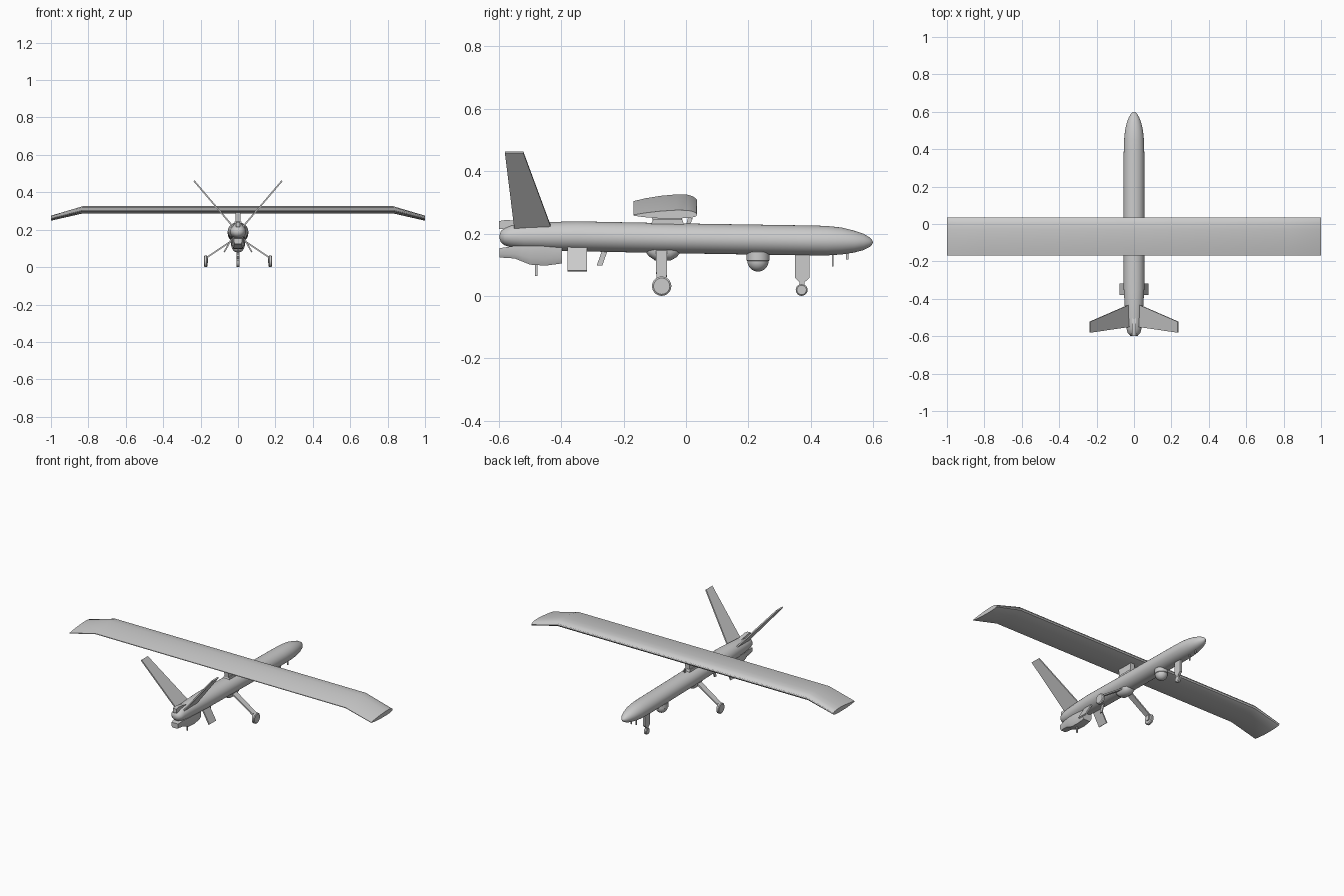
import bpy, math
from mathutils import Vector

if "Cube" in bpy.data.objects:
    bpy.data.objects.remove(bpy.data.objects["Cube"])


def mesh(name, verts, faces, angle=35):
    me = bpy.data.meshes.new(name)
    me.from_pydata([tuple(v) for v in verts], [], faces)
    ob = bpy.data.objects.new(name, me)
    bpy.context.collection.objects.link(ob)
    bpy.ops.object.select_all(action='DESELECT')
    ob.select_set(True)
    bpy.context.view_layer.objects.active = ob
    bpy.ops.object.mode_set(mode='EDIT')
    bpy.ops.mesh.select_all(action='SELECT')
    bpy.ops.mesh.normals_make_consistent(inside=False)
    bpy.ops.object.mode_set(mode='OBJECT')
    bpy.ops.object.shade_smooth_by_angle(angle=math.radians(angle))
    return ob


def loft(name, rings, angle=35):
    """Skin a list of closed rings and cap both ends."""
    n = len(rings[0])
    verts = [v for r in rings for v in r]
    faces = [(a * n + i, a * n + (i + 1) % n, (a + 1) * n + (i + 1) % n, (a + 1) * n + i)
             for a in range(len(rings) - 1) for i in range(n)]
    faces += [tuple(range(n)), tuple(range(len(verts) - n, len(verts)))]
    return mesh(name, verts, faces, angle)


def plate(name, yz, half, x=0):
    """Side profile in y, z extruded across x."""
    return loft(name, [[(x + s * half, y, z) for y, z in yz] for s in (-1, 1)])


def lathe(name, centre, axis, profile, n=32):
    """Rings of (radius, offset) around the x or z axis."""
    cx, cy, cz = centre
    rings = []
    for r, d in profile:
        ring = []
        for i in range(n):
            c, s = r * math.cos(i * math.tau / n), r * math.sin(i * math.tau / n)
            ring.append((cx + d, cy + c, cz + s) if axis == 'x' else (cx + c, cy + s, cz + d))
        rings.append(ring)
    return loft(name, rings)


def slab(name, quad, thick):
    """Flat four-cornered panel with thickness along its normal."""
    q = [Vector(p) for p in quad]
    nrm = (q[1] - q[0]).cross(q[3] - q[0]).normalized() * thick / 2
    return loft(name, [[p - nrm for p in q], [p + nrm for p in q]])


# Fuselage: y, centre z, half width, half height
stations = [(-.598, .19, .008, .006), (-.594, .19, .022, .018), (-.582, .19, .034, .028),
            (-.56, .191, .04, .036), (-.52, .191, .044, .042), (-.43, .191, .05, .046),
            (-.35, .191, .055, .048), (0, .184, .055, .048), (.38, .178, .055, .048),
            (.45, .177, .053, .0475), (.5, .176, .048, .043), (.54, .174, .039, .035),
            (.57, .173, .028, .026), (.588, .172, .017, .016), (.597, .172, .008, .007),
            (.6, .172, .001, .001)]
loft("fuselage", [[(w * math.cos(i * math.tau / 40), y, z + h * math.sin(i * math.tau / 40))
                   for i in range(40)] for y, z, w, h in stations], 50)

# Wing with drooped tips
airfoil = [(-.168, .300), (-.168, .304), (-.13, .313), (-.08, .321), (-.03, .3255), (.005, .3245),
           (.023, .319), (.034, .310), (.036, .304), (.031, .296), (.015, .290), (-.03, .287),
           (-.09, .288), (-.14, .294)]
loft("wing", [[(x, y, .304 + (z - .304) * k - drop) for y, z in airfoil]
              for x, drop, k in ((-1, .044, .7), (-.83, 0, 1), (.83, 0, 1), (1, .044, .7))], 22)

# Wing pylon and its foot
plate("wing_pylon", [(-.105, .22), (-.015, .22), (-.01, .30), (-.115, .30)], .014)
plate("pylon_foot", [(-.115, .225), (-.005, .225), (-.012, .245), (-.105, .245)], .019)
plate("pylon_probe", [(.0, .225), (.012, .225), (.022, .25), (.006, .25)], .003)

# Engine air scoop on top and intake below the tail
plate("top_scoop", [(-.6, .215), (-.6, .24), (-.575, .244), (-.54, .239), (-.5, .232), (-.5, .215)], .012)
prof = [(-.598, .153, .123, .022), (-.55, .16, .120, .028), (-.525, .16, .110, .032),
        (-.50, .16, .100, .034), (-.45, .16, .097, .034), (-.398, .155, .104, .032)]
loft("belly_intake", [[(-w * .7, y, b), (w * .7, y, b), (w, y, b + (t - b) * .35), (w, y, t),
                       (-w, y, t), (-w, y, b + (t - b) * .35)] for y, t, b, w in prof])

for s, side in ((-1, "left"), (1, "right")):
    # V tail
    slab(side + "_tail_fin", [(s * .022, -.55, .211), (s * .028, -.432, .218),
                              (s * .235, -.522, .461), (s * .235, -.581, .461)], .008)
    # Ventral fins
    slab(side + "_ventral_fin", [(s * .032, -.38, .155), (s * .032, -.317, .155),
                                 (s * .074, -.317, .08), (s * .074, -.38, .08)], .008)
    # Main landing gear
    slab(side + "_main_leg", [(s * .02, -.097, .15), (s * .02, -.06, .15),
                              (s * .166, -.062, .052), (s * .166, -.095, .052)], .008)
    slab(side + "_leg_foot", [(s * .163, -.09, .06), (s * .163, -.066, .06),
                              (s * .163, -.066, .022), (s * .163, -.09, .022)], .007)
    lathe(side + "_main_wheel", (s * .173, -.078, .031), 'x',
          [(.014, -.009), (.026, -.009), (.031, -.005), (.031, .005), (.026, .009), (.014, .009)])

# Gear fairing on the belly
fairing = [(-.132, .145, .01), (-.12, .128, .028), (-.1, .114, .035), (-.05, .113, .035),
           (-.03, .124, .03), (-.016, .142, .012)]
loft("gear_fairing", [[(w * math.cos(a), y, .16 - (.16 - b) * math.sin(a) ** .6)
                       for a in [math.pi * i / 12 * .999 + .0005 for i in range(13)]]
                      for y, b, w in fairing], 45)

# Sensor turret
lathe("sensor_turret", (0, .231, .112), 'z',
      [(.03, .035), (.037, .028), (.037, .002)] +
      [(.034 * math.cos(a), -.034 * math.sin(a)) for a in [math.pi / 2 * i / 8.05 for i in range(9)]])

# Nose gear
plate("nose_leg", [(.349, .14), (.396, .14), (.396, .058), (.38, .043), (.38, .02),
                   (.364, .02), (.364, .043), (.349, .058)], .007)
lathe("nose_wheel", (0, .371, .019), 'x',
      [(.008, -.009), (.015, -.009), (.019, -.005), (.019, .005), (.015, .009), (.008, .009)])

# Small belly antennas
for name, y0, y1, top, bottom, lean in (
        ("tail_mast", -.484, -.477, .11, .064, 0), ("blade_antenna", -.268, -.25, .15, .098, -.018),
        ("nose_mast", .468, .473, .14, .094, 0), ("nose_probe", .513, .522, .145, .117, 0)):
    plate(name, [(y0, top), (y1, top), (y1 + lean, bottom), (y0 + lean, bottom)], .003)
